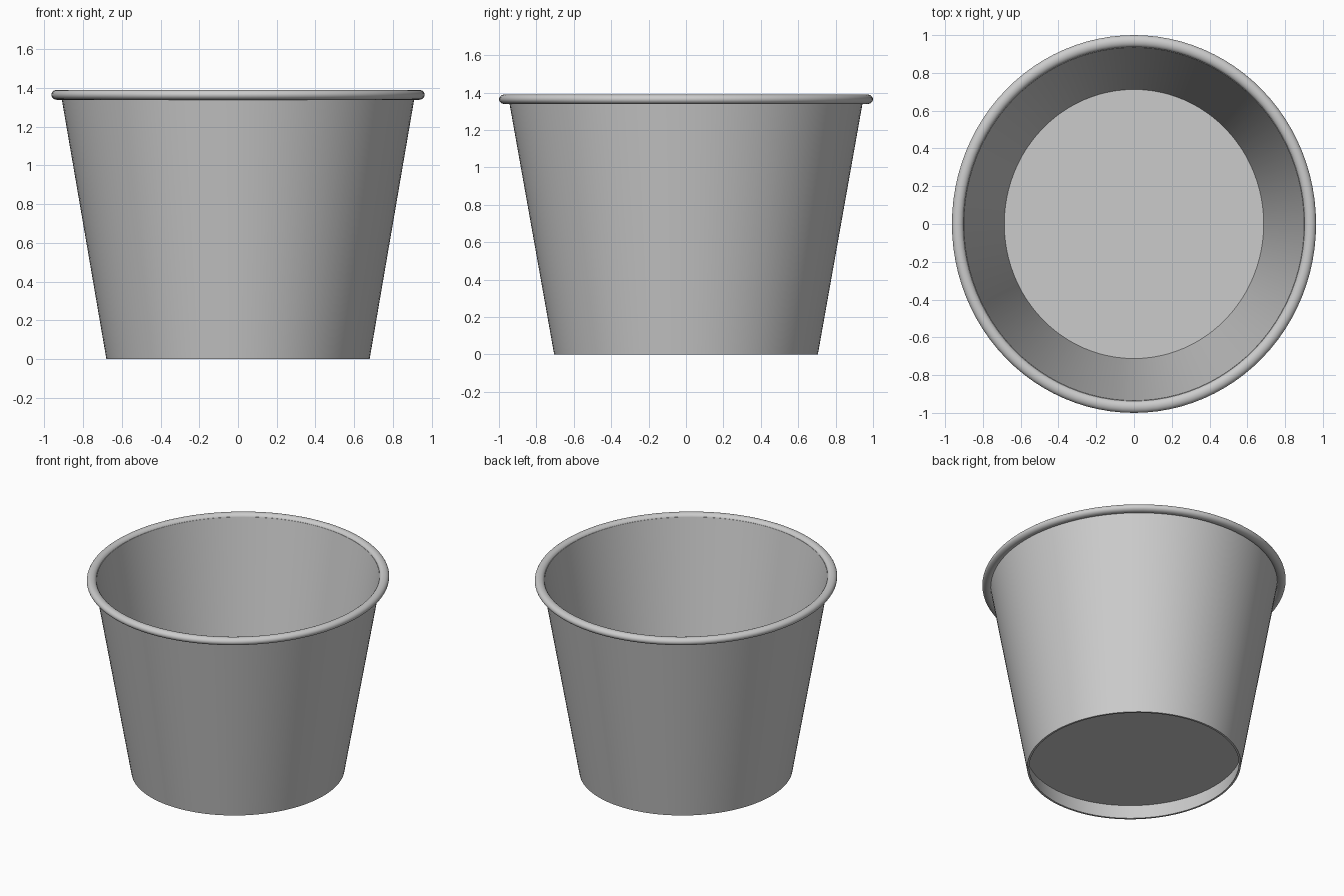
import bpy
import math

default = bpy.data.objects.get("Cube")
if default:
    bpy.data.objects.remove(default, do_unlink=True)

SEGMENTS = 96
X_SQUASH = 0.964     # the cup is slightly oval
HEIGHT = 1.39
BASE_R, SLOPE, WALL = 0.705, 0.178, 0.014

grey = bpy.data.materials.new("plain grey")
grey.use_nodes = True
colour = (0.6, 0.6, 0.6, 1)
grey.diffuse_color = colour
grey.node_tree.nodes["Principled BSDF"].inputs["Base Color"].default_value = colour


def outer_radius(z):
    return BASE_R + SLOPE * z


def inner_radius(z):
    return outer_radius(z) - WALL


def lathe(name, profile):
    """Revolve a closed (radius, z) loop, running anticlockwise, about the z axis."""
    verts, faces = [], []
    count = len(profile)
    for s in range(SEGMENTS):
        a = math.tau * s / SEGMENTS
        verts += [(r * math.cos(a) * X_SQUASH, r * math.sin(a), z) for r, z in profile]
    for s in range(SEGMENTS):
        here, there = s * count, (s + 1) % SEGMENTS * count
        for i in range(count):
            j = (i + 1) % count
            faces.append((here + i, there + i, there + j, here + j))
    return finish(name, verts, faces)


def finish(name, verts, faces):
    mesh = bpy.data.meshes.new(name)
    mesh.from_pydata(verts, [], faces)
    mesh.materials.append(grey)
    obj = bpy.data.objects.new(name, mesh)
    bpy.context.collection.objects.link(obj)
    bpy.ops.object.select_all(action="DESELECT")
    obj.select_set(True)
    bpy.context.view_layer.objects.active = obj
    bpy.ops.object.shade_smooth_by_angle(angle=math.radians(35))
    return obj


# Thin tapered wall, open at both ends
top = HEIGHT - 0.02
lathe("cup_wall", [(inner_radius(0), 0), (outer_radius(0), 0),
                   (outer_radius(top), top), (inner_radius(top), top)])

# Rolled rim around the mouth
rim_r, rim_w, rim_h = 0.968, 0.032, 0.026
steps = 20
lathe("rolled_rim", [(rim_r + rim_w * math.cos(math.tau * i / steps),
                      HEIGHT - rim_h + rim_h * math.sin(math.tau * i / steps))
                     for i in range(steps)])

# Floor disc, raised above the foot of the wall
low, high = 0.105, 0.12
verts = []
for z in (low, high):
    r = inner_radius(z) + WALL / 3
    verts += [(r * math.cos(math.tau * s / SEGMENTS) * X_SQUASH,
               r * math.sin(math.tau * s / SEGMENTS), z) for s in range(SEGMENTS)]
ring = range(SEGMENTS)
faces = [tuple(reversed(ring)), tuple(s + SEGMENTS for s in ring)]
for s in ring:
    t = (s + 1) % SEGMENTS
    faces.append((s, t, t + SEGMENTS, s + SEGMENTS))
finish("cup_floor", verts, faces)
